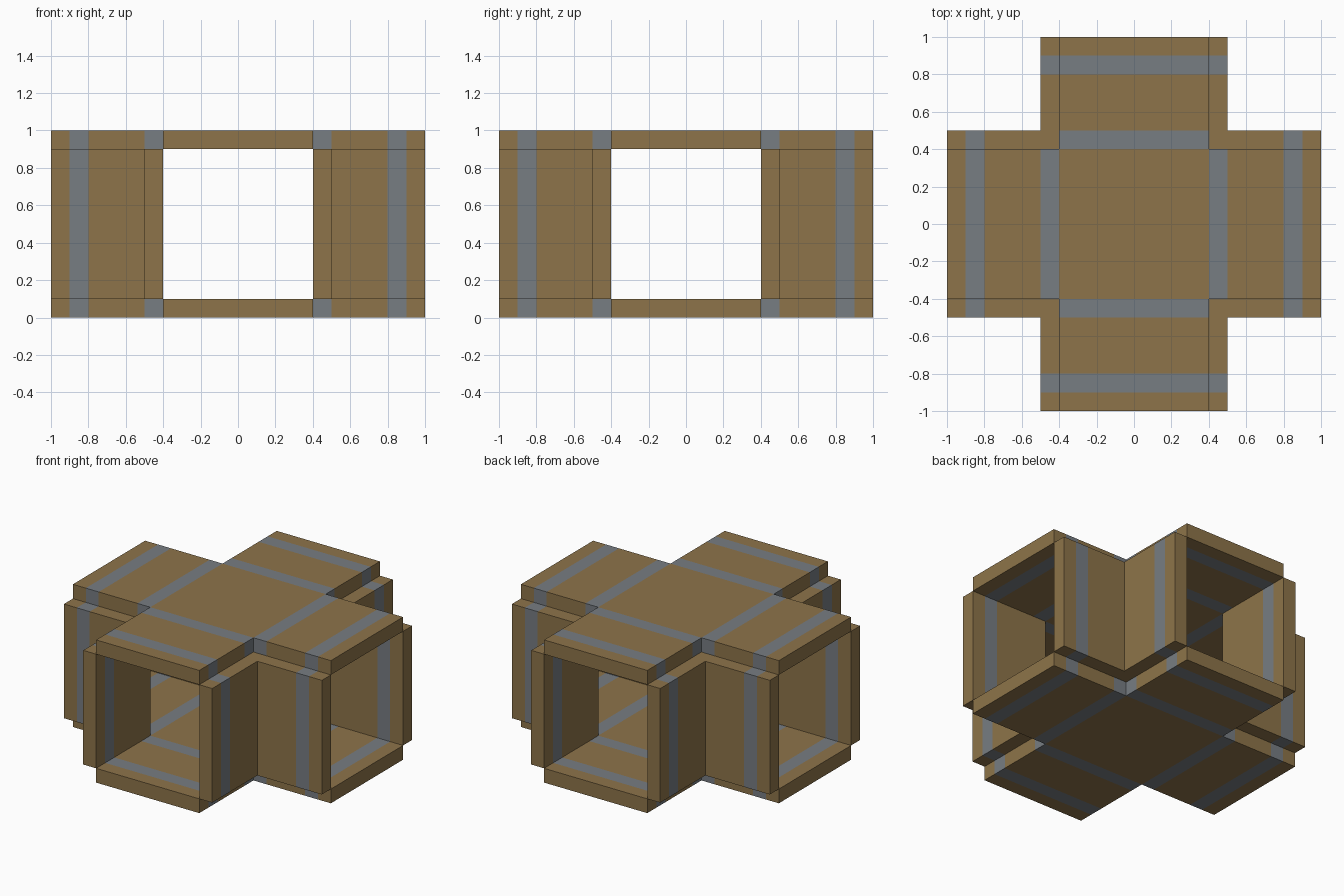
import bpy, bmesh
from mathutils import Vector

cube = bpy.data.objects.get("Cube")
if cube:
    bpy.data.objects.remove(cube, do_unlink=True)


def material(name, rgb):
    mat = bpy.data.materials.new(name)
    mat.use_nodes = True
    colour = (*rgb, 1.0)
    mat.diffuse_color = colour
    mat.node_tree.nodes["Principled BSDF"].inputs["Base Color"].default_value = colour
    return mat


BROWN = material("brown_board", (0.27, 0.175, 0.068))
GREY = material("grey_band", (0.185, 0.205, 0.225))

INNER, OUTER, END = 0.4, 0.5, 1.0     # wall faces and arm tip
BAND = (0.8, 0.9)                     # band near each arm tip


def slab(name, outline, z0, z1, bands):
    """Extrude an outline upward, then cut it at the bands and colour them."""
    bm = bmesh.new()
    base = bm.faces.new([bm.verts.new((x, y, z0)) for x, y in outline])
    top = bmesh.ops.extrude_face_region(bm, geom=[base])["geom"]
    bmesh.ops.translate(bm, vec=(0, 0, z1 - z0),
                        verts=[v for v in top if isinstance(v, bmesh.types.BMVert)])
    for cut in (INNER, OUTER, *BAND):
        for axis in (Vector((1, 0, 0)), Vector((0, 1, 0))):
            for side in (-1, 1):
                bmesh.ops.bisect_plane(bm, geom=bm.verts[:] + bm.edges[:] + bm.faces[:],
                                       plane_co=axis * cut * side, plane_no=axis)
    bmesh.ops.recalc_face_normals(bm, faces=bm.faces)
    for face in bm.faces:
        c = face.calc_center_median()
        reach = max(abs(c.x), abs(c.y))
        face.material_index = int(any(lo < reach < hi for lo, hi in bands))
    mesh = bpy.data.meshes.new(name)
    bm.to_mesh(mesh)
    bm.free()
    mesh.materials.append(BROWN)
    mesh.materials.append(GREY)
    obj = bpy.data.objects.new(name, mesh)
    bpy.context.collection.objects.link(obj)
    return obj


# Cross-shaped floor and ceiling: one corner turned through four quarters
cross = []
a, b = INNER, END
for _ in range(4):
    cross += [(b, a), (a, a), (a, b)] if not cross else [
        (-y, x) for x, y in cross[-3:]]
slab("floor", cross, 0.0, 0.1, [(INNER, OUTER), BAND])
slab("ceiling", cross, 0.9, 1.0, [(INNER, OUTER), BAND])

# L-shaped walls, one in each inner corner
corner = [(INNER, INNER), (END, INNER), (END, OUTER),
          (OUTER, OUTER), (OUTER, END), (INNER, END)]
for depth, sy in (("front", -1), ("back", 1)):
    for side, sx in (("right", -1), ("left", 1)):
        slab(f"{depth}_{side}_wall", [(x * sx, y * sy) for x, y in corner],
             0.1, 0.9, [BAND])
